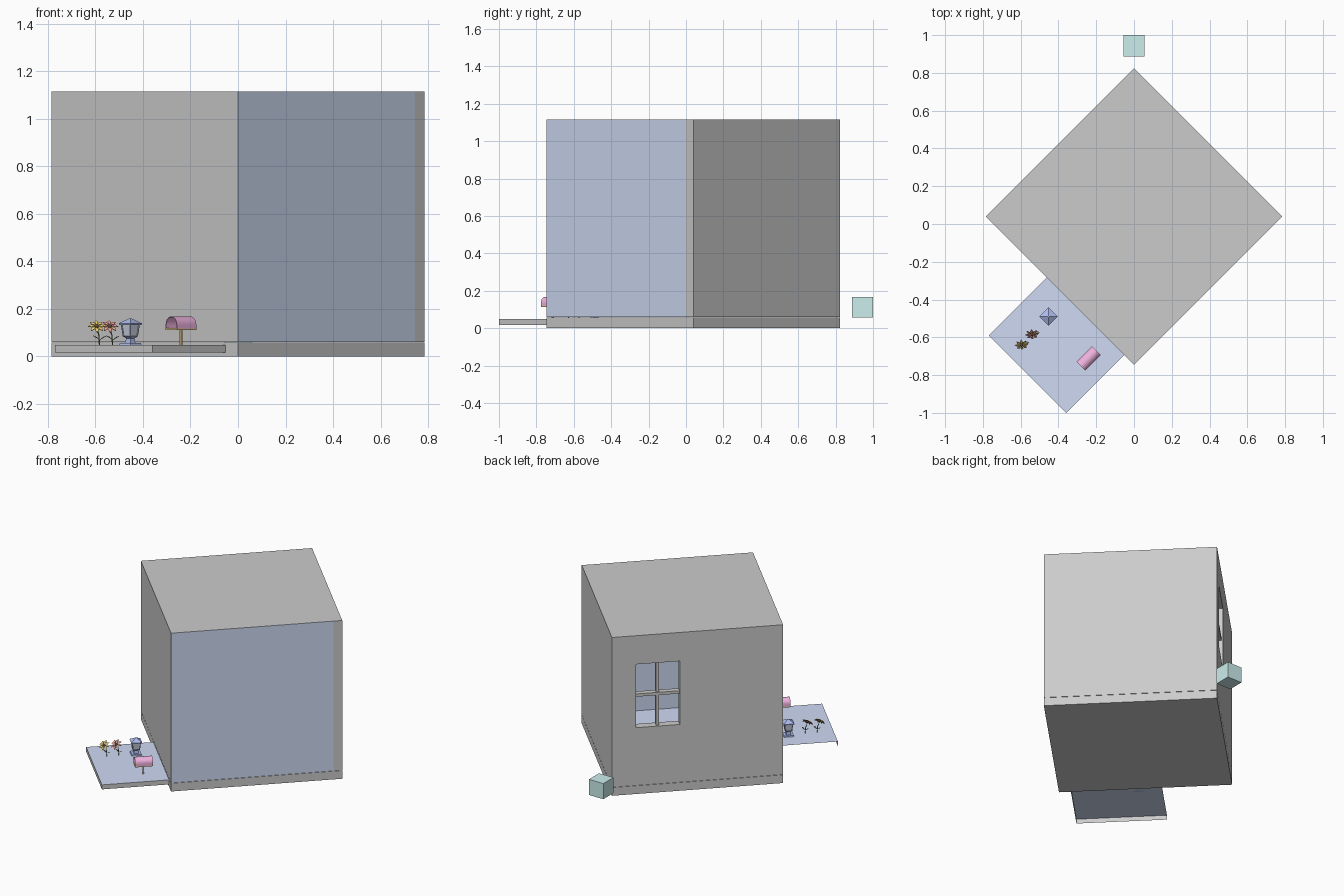
import bpy, bmesh, math
from mathutils import Matrix, Vector

if "Cube" in bpy.data.objects:
    bpy.data.objects.remove(bpy.data.objects["Cube"])

TURN = math.radians(45)   # the room is turned 45 degrees on z


def mat(name, r, g, b):
    m = bpy.data.materials.new(name)
    m.diffuse_color = (r, g, b, 1)
    m.use_nodes = True
    m.node_tree.nodes["Principled BSDF"].inputs["Base Color"].default_value = m.diffuse_color
    return m


BLUE = mat("blue_paint", 0.62, 0.70, 0.90)
CYAN = mat("pale_cyan", 0.60, 0.86, 0.84)
PINK = mat("pink_metal", 0.88, 0.45, 0.75)
WOOD = mat("wood", 0.80, 0.58, 0.28)
LAMP = mat("lamp_blue", 0.42, 0.50, 0.85)
GLASS = mat("glass_grey", 0.62, 0.66, 0.74)
STEM = mat("stem_green", 0.18, 0.26, 0.14)
RED = mat("red_petal", 0.88, 0.36, 0.28)
YELLOW = mat("yellow_petal", 0.92, 0.68, 0.15)
BROWN = mat("flower_centre", 0.35, 0.20, 0.10)


def finish(name, bm, material=None, loc=(0, 0, 0), rot=(0, 0, 0)):
    me = bpy.data.meshes.new(name)
    bm.to_mesh(me)
    bm.free()
    ob = bpy.data.objects.new(name, me)
    bpy.context.collection.objects.link(ob)
    ob.location, ob.rotation_euler = loc, rot
    if material:
        me.materials.append(material)
    return ob


def box(name, lo, hi, material=None, turn=TURN):
    bm = bmesh.new()
    bmesh.ops.create_cube(bm, size=1)
    for v in bm.verts:
        v.co = [lo[i] + (v.co[i] + 0.5) * (hi[i] - lo[i]) for i in range(3)]
    return finish(name, bm, material, rot=(0, 0, turn))


def sheet(name, pts, material=None):
    bm = bmesh.new()
    bm.faces.new([bm.verts.new(p) for p in pts])
    return finish(name, bm, material, rot=(0, 0, TURN))


def frustum(name, x, y, z0, z1, r0, r1, material, seg=4):
    bm = bmesh.new()
    bmesh.ops.create_cone(bm, cap_ends=True, segments=seg, radius1=r0, radius2=r1,
                          depth=z1 - z0, matrix=Matrix.Translation((0, 0, (z0 + z1) / 2)))
    bmesh.ops.remove_doubles(bm, verts=bm.verts, dist=1e-5)
    return finish(name, bm, material, loc=(x, y, 0))


def rod(name, pts, r, material):
    cu = bpy.data.curves.new(name, 'CURVE')
    cu.dimensions = '3D'
    cu.bevel_depth, cu.bevel_resolution = r, 0
    cu.use_fill_caps = True
    sp = cu.splines.new('POLY')
    sp.points.add(len(pts) - 1)
    for p, q in zip(sp.points, pts):
        p.co = (*q, 1)
    cu.materials.append(material)
    ob = bpy.data.objects.new(name, cu)
    bpy.context.collection.objects.link(ob)


# Room shell: floor, two thick walls, two thin walls and roof
I, O, F, H = 0.527, 0.583, 0.06, 1.115
box("floor_slab", (-I, -I, 0), (O, O, F - 0.002))
sheet("floor_surface", [(-I, -I, F), (I, -I, F), (I, I, F), (-I, I, F)], BLUE)
box("back_right_wall", (I, -I, F), (O, O, H))
wall = box("back_left_wall", (-I, I, F), (I, O, H))
sheet("front_right_panel", [(-I, -I, F), (I, -I, F), (I, -I, H), (-I, -I, H)], BLUE)
sheet("front_left_panel", [(-I, I, F), (-I, -I, F), (-I, -I, H), (-I, I, H)])
sheet("roof", [(-I, -I, H), (I, -I, H), (I, I, H), (-I, I, H)])

# Window opening and crossing bars
WX0, WX1, WZ0, WZ1 = 0.143, 0.427, 0.467, 0.913
cut = box("window_cutter", (WX0, I - 0.1, WZ0), (WX1, O + 0.1, WZ1))
mod = wall.modifiers.new("window_hole", 'BOOLEAN')
mod.object, mod.operation, mod.solver = cut, 'DIFFERENCE', 'EXACT'
cut.hide_render = True
cut.hide_set(True)
xm, zm = (WX0 + WX1) / 2, (WZ0 + WZ1) / 2
box("window_upright", (xm - 0.01, 0.538, WZ0), (xm + 0.01, 0.57, WZ1))
box("window_crossbar", (WX0, 0.535, zm - 0.01), (WX1, 0.573, zm + 0.01))

# Porch: a thin deck with two front skirts
PX, Y0, Y1, PZ, PB = -0.962, -0.453, 0.127, 0.048, 0.016
sheet("porch_deck", [(PX, Y0, PZ), (-I, Y0, PZ), (-I, Y1, PZ), (PX, Y1, PZ)], BLUE)
sheet("porch_front_skirt", [(PX, Y1, PB), (PX, Y0, PB), (PX, Y0, PZ), (PX, Y1, PZ)])
sheet("porch_side_skirt", [(PX, Y0, PB), (-I, Y0, PB), (-I, Y0, PZ), (PX, Y0, PZ)])

# Small cube behind the room
box("small_cube", (-0.056, 0.888, 0.058), (0.056, 1.0, 0.168), CYAN, turn=0)

# Mailbox: arched open shell on a post
bm = bmesh.new()
arc = [(-0.033, 0.118)] + [(-0.033 * math.cos(math.pi * k / 12),
                           0.135 + 0.033 * math.sin(math.pi * k / 12)) for k in range(13)] + [(0.033, 0.118)]
rows = [[bm.verts.new((x, y, z)) for y, z in arc] for x in (-0.058, 0.058)]
for k in range(len(arc) - 1):
    bm.faces.new((rows[0][k], rows[0][k + 1], rows[1][k + 1], rows[1][k]))
bm.faces.new(rows[1])
bmesh.ops.recalc_face_normals(bm, faces=bm.faces)
shell = finish("mailbox_shell", bm, PINK, loc=(-0.24, -0.712, 0), rot=(0, 0, TURN))
sol = shell.modifiers.new("thickness", 'SOLIDIFY')
sol.thickness = 0.003
mx, my = (Matrix.Rotation(-TURN, 2) @ Vector((-0.24, -0.712)))
box("mailbox_base", (mx - 0.058, my - 0.033, 0.112), (mx + 0.058, my + 0.033, 0.119), WOOD)
box("mailbox_post", (mx - 0.005, my - 0.005, PZ), (mx + 0.005, my + 0.005, 0.113), WOOD)

# Garden lantern
LX, LY = -0.453, -0.49
for name, z0, z1, r0, r1, m in (
        ("lantern_foot", 0.048, 0.056, 0.047, 0.044, LAMP),
        ("lantern_pedestal", 0.056, 0.084, 0.022, 0.016, LAMP),
        ("lantern_tray", 0.076, 0.086, 0.018, 0.034, LAMP),
        ("lantern_glass", 0.086, 0.134, 0.027, 0.035, GLASS),
        ("lantern_eave", 0.132, 0.139, 0.046, 0.049, LAMP),
        ("lantern_roof", 0.139, 0.160, 0.049, 0.004, LAMP)):
    frustum(name, LX, LY, z0, z1, r0, r1, m)
for k in range(4):
    c, s = round(math.cos(k * math.pi / 2)), round(math.sin(k * math.pi / 2))
    rod("lantern_bar", [(LX + 0.029 * c, LY + 0.029 * s, 0.084),
                        (LX + 0.037 * c, LY + 0.037 * s, 0.135)], 0.003, LAMP)


def flower(label, x, y, petal, lean):
    bm = bmesh.new()
    for k in range(8):
        rot = Matrix.Rotation(k * math.pi / 4, 3, 'Z')
        pts = [(0.006, 0, 0), (0.023, -0.0075, 0.004), (0.037, 0, -0.002), (0.023, 0.0075, 0.004)]
        bm.faces.new([bm.verts.new(rot @ Vector(p)) for p in pts])
    tilt = (math.radians(45), 0, lean * 8)
    head = finish(label + "_petals", bm, petal, loc=(x, y, 0.127), rot=tilt)
    head.modifiers.new("thickness", 'SOLIDIFY').thickness = 0.003
    bm = bmesh.new()
    bmesh.ops.create_icosphere(bm, subdivisions=1, radius=0.01)
    finish(label + "_centre", bm, BROWN, loc=(x, y, 0.127), rot=tilt)
    foot = Vector((x + lean, y + 0.012, PZ))
    rod(label + "_stem", [foot, foot + Vector((lean * -0.2, 0, 0.04)), (x, y + 0.004, 0.124)], 0.0025, STEM)
    # pair of leaves
    bm = bmesh.new()
    for s in (-1, 1):
        pts = [(0, 0, 0), (s * 0.016, -0.006, 0.012), (s * 0.027, 0, 0.016), (s * 0.016, 0.006, 0.010)]
        bm.faces.new([bm.verts.new(p) for p in pts])
    leaf = finish(label + "_leaves", bm, STEM, loc=foot + Vector((0, 0, 0.022)))
    leaf.modifiers.new("thickness", 'SOLIDIFY').thickness = 0.002


flower("red_flower", -0.54, -0.585, RED, 0.012)
flower("yellow_flower", -0.595, -0.64, YELLOW, 0.012)
